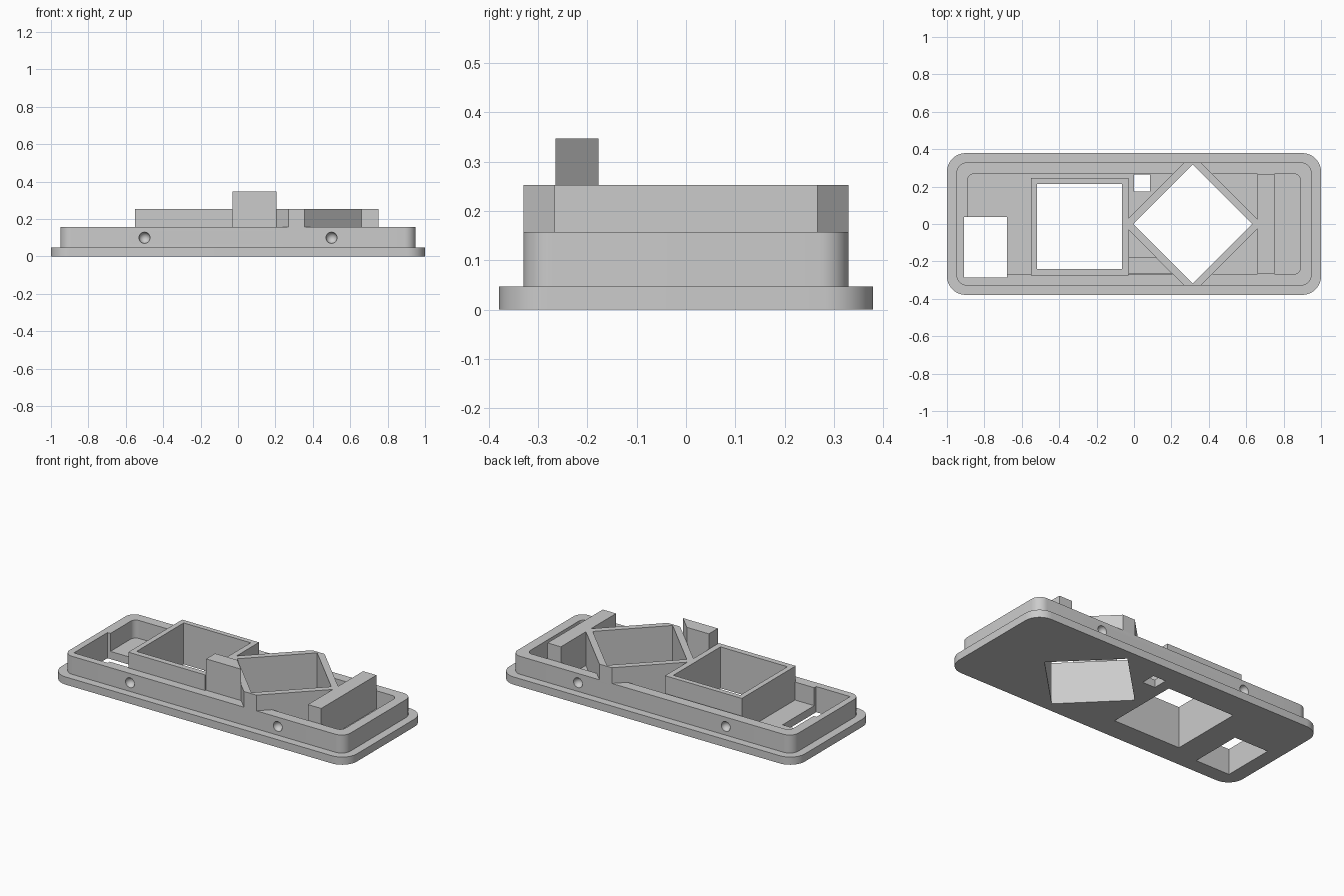
import bpy
import bmesh
from math import cos, sin, pi
from mathutils import Matrix

cube = bpy.data.objects.get("Cube")
if cube:
    bpy.data.objects.remove(cube, do_unlink=True)

# One plain grey for the whole housing
grey = bpy.data.materials.new("plain_grey")
grey.use_nodes = True
colour = (0.6, 0.6, 0.6, 1)
grey.diffuse_color = colour
grey.node_tree.nodes["Principled BSDF"].inputs["Base Color"].default_value = colour

BASE, RIM, FRAME, POST = 0.047, 0.157, 0.253, 0.347
CX = 0.313       # centre of the diamond opening
EDGE = 0.33      # half depth of the rim


def finish(name, bm):
    bmesh.ops.recalc_face_normals(bm, faces=bm.faces)
    mesh = bpy.data.meshes.new(name)
    bm.to_mesh(mesh)
    bm.free()
    obj = bpy.data.objects.new(name, mesh)
    mesh.materials.append(grey)
    bpy.context.collection.objects.link(obj)
    return obj


def prism(name, outline, z0, z1):
    bm = bmesh.new()
    face = bm.faces.new([bm.verts.new((x, y, z0)) for x, y in outline])
    top = bmesh.ops.extrude_face_region(bm, geom=[face])["geom"]
    verts = [v for v in top if isinstance(v, bmesh.types.BMVert)]
    bmesh.ops.translate(bm, verts=verts, vec=(0, 0, z1 - z0))
    return finish(name, bm)


def rect(x0, x1, y0, y1):
    return [(x0, y0), (x1, y0), (x1, y1), (x0, y1)]


def rounded(hx, hy, r, steps=10):
    pts = []
    for i, (sx, sy) in enumerate([(1, 1), (-1, 1), (-1, -1), (1, -1)]):
        for k in range(steps + 1):
            a = (i + k / steps) * pi / 2
            pts.append((sx * (hx - r) + r * cos(a), sy * (hy - r) + r * sin(a)))
    return pts


def diamond(h):
    return [(CX - h, 0), (CX, -h), (CX + h, 0), (CX, h)]


def cutter(name, outline, z0=-0.1):
    obj = prism(name, outline, z0, 0.5)
    obj.hide_render = True
    return obj


def dimple(x, y):
    bm = bmesh.new()
    bmesh.ops.create_uvsphere(bm, u_segments=24, v_segments=12, radius=0.03,
                              matrix=Matrix.Translation((x, y, 0.1)) @ Matrix.Rotation(pi / 2, 4, "X"))
    obj = finish("dimple_cutter", bm)
    obj.hide_render = True
    return obj


# Cutters: four openings, the tray interior and the side dimples
battery_cut = cutter("end_opening_cutter", rect(-0.91, -0.68, -0.287, 0.038))
square_cut = cutter("square_opening_cutter", rect(-0.518, -0.065, -0.24, 0.215))
small_cut = cutter("small_opening_cutter", rect(0, 0.085, 0.175, 0.265))
diamond_cut = cutter("diamond_opening_cutter", diamond(0.318))
tray_cut = cutter("tray_cutter", rounded(0.89, 0.268, 0.035))
dimples = [dimple(x, y) for x in (-0.5, 0.5) for y in (-EDGE, EDGE)]

# Diamond frame outline with its four tips cut flat
H = 0.372
left, right = -0.03, 0.66
a, b, t = H - (CX - left), H - (right - CX), H - EDGE
frame = [(left, -a), (CX - t, -EDGE), (CX + t, -EDGE), (right, -b),
         (right, b), (CX + t, EDGE), (CX - t, EDGE), (left, a)]

# Post outline, its inner side following the diamond frame
y0, y1 = -0.265, -0.178
post = [(left, y0), (CX - H - y0, y0), (CX - H - y1, y1), (left, y1)]

parts = [
    (prism("base_plate", rounded(1, 0.379, 0.1), 0, BASE),
     [battery_cut, square_cut, small_cut, diamond_cut]),
    (prism("rim_wall", rounded(0.95, EDGE, 0.06), BASE, RIM),
     [tray_cut, battery_cut, diamond_cut] + dimples),
    (prism("square_frame", rect(-0.55, left, -0.275, 0.246), BASE, FRAME), [square_cut]),
    (prism("diamond_frame", frame, BASE, FRAME), [diamond_cut] + dimples),
    (prism("corner_post", post, BASE, POST), []),
    (prism("cross_bar", rect(right, 0.75, -0.267, 0.267), BASE, FRAME), []),
]

for obj, cutters in parts:
    bpy.ops.object.select_all(action="DESELECT")
    obj.select_set(True)
    bpy.context.view_layer.objects.active = obj
    for c in cutters:
        mod = obj.modifiers.new("cut", "BOOLEAN")
        mod.operation = "DIFFERENCE"
        mod.solver = "EXACT"
        mod.object = c
        bpy.ops.object.modifier_apply(modifier=mod.name)
    bpy.ops.object.shade_smooth_by_angle()

# Cutters are no longer needed
for c in [battery_cut, square_cut, small_cut, diamond_cut, tray_cut] + dimples:
    bpy.data.objects.remove(c, do_unlink=True)
